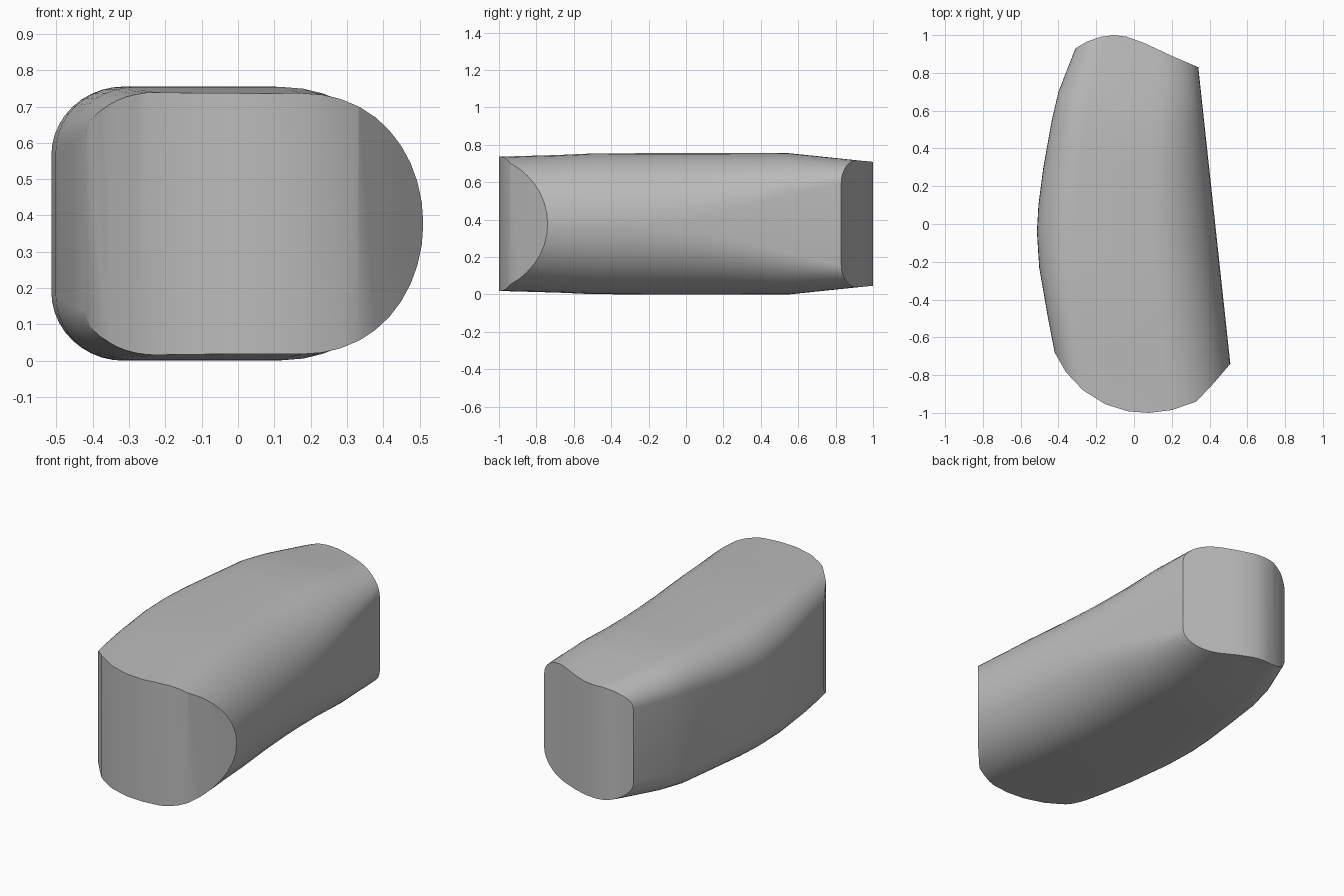
import bpy, bmesh, math

cube = bpy.data.objects.get("Cube")
if cube:
    bpy.data.objects.remove(cube)

MID = 0.3775
grey = bpy.data.materials.new("plain grey")
grey.use_nodes = True
colour = (0.5, 0.5, 0.5, 1)
grey.diffuse_color = colour
grey.node_tree.nodes["Principled BSDF"].inputs["Base Color"].default_value = colour


def make(name, bm):
    bmesh.ops.recalc_face_normals(bm, faces=bm.faces)
    mesh = bpy.data.meshes.new(name)
    bm.to_mesh(mesh)
    bm.free()
    mesh.materials.append(grey)
    ob = bpy.data.objects.new(name, mesh)
    bpy.context.collection.objects.link(ob)
    return ob


def section(y, left, half, lw, lh, rw, rh):
    """Ring with a rounded corner on each side, mirrored about mid height."""
    right = 0.43 - 0.108 * y
    n = 10
    arc = [math.pi / 2 * i / n for i in range(n + 1)]
    top = [(right - rw + rw * math.cos(a), half - rh + rh * math.sin(a)) for a in arc]
    top += [(left + lw - lw * math.sin(a), half - lh + lh * math.cos(a)) for a in arc]
    if rh > half - 0.005:
        top[0] = (right, 0.005)
    ring = top + [(x, -z) for x, z in reversed(top)]
    return [(x, y, MID + z) for x, z in ring]


# y, left edge, half height, left corner width/height, right corner width/height
stations = [
    (-1.1, -0.34, 0.356, 0.15, 0.13, 0.36, 0.355),
    (-0.68, -0.42, 0.368, 0.15, 0.13, 0.36, 0.366),
    (-0.5, -0.455, 0.376, 0.17, 0.15, 0.36, 0.37),
    (-0.23, -0.502, 0.3775, 0.19, 0.18, 0.36, 0.365),
    (-0.04, -0.514, 0.3775, 0.2, 0.19, 0.35, 0.35),
    (0.1, -0.506, 0.3775, 0.2, 0.19, 0.34, 0.33),
    (0.3, -0.48, 0.3775, 0.2, 0.18, 0.32, 0.29),
    (0.55, -0.435, 0.3775, 0.18, 0.16, 0.28, 0.22),
    (0.7, -0.4, 0.362, 0.17, 0.14, 0.25, 0.17),
    (0.93, -0.31, 0.338, 0.15, 0.12, 0.2, 0.1),
    (1.1, -0.24, 0.322, 0.15, 0.12, 0.2, 0.1),
]

# Long rounded body lofted along y
bm = bmesh.new()
rings = [[bm.verts.new(p) for p in section(*s)] for s in stations]
for a, b in zip(rings, rings[1:]):
    for i in range(len(a)):
        j = (i + 1) % len(a)
        bm.faces.new((a[i], a[j], b[j], b[i]))
bm.faces.new(rings[0])
bm.faces.new(rings[-1])
body = make("rounded_block", bm)

# Upright prism that trims the two curved ends
outline = [(-0.6, -0.35), (-0.42, -0.68), (-0.36, -0.785), (-0.27, -0.88),
           (-0.15, -0.955), (-0.03, -0.992), (0.08, -1), (0.2, -0.985),
           (0.33, -0.94), (0.42, -0.845), (0.51, -0.74), (0.69, -0.54),
           (0.6, 0.72), (0.34, 0.83), (0.2, 0.89), (0.05, 0.96),
           (-0.04, 0.992), (-0.11, 1), (-0.18, 0.99), (-0.25, 0.965),
           (-0.31, 0.93), (-0.6, 0.78)]
bm = bmesh.new()
base = bm.faces.new([bm.verts.new((x, y, -0.3)) for x, y in outline])
up = bmesh.ops.extrude_face_region(bm, geom=[base])["geom"]
bmesh.ops.translate(bm, vec=(0, 0, 1.4),
                    verts=[v for v in up if isinstance(v, bmesh.types.BMVert)])
cutter = make("end_trimmer", bm)

trim = body.modifiers.new("trim ends", "BOOLEAN")
trim.operation = "INTERSECT"
trim.solver = "EXACT"
trim.object = cutter

bpy.ops.object.select_all(action="DESELECT")
body.select_set(True)
bpy.context.view_layer.objects.active = body
bpy.ops.object.modifier_apply(modifier=trim.name)
bpy.data.objects.remove(cutter)
bpy.ops.object.shade_smooth_by_angle(angle=math.radians(30))
